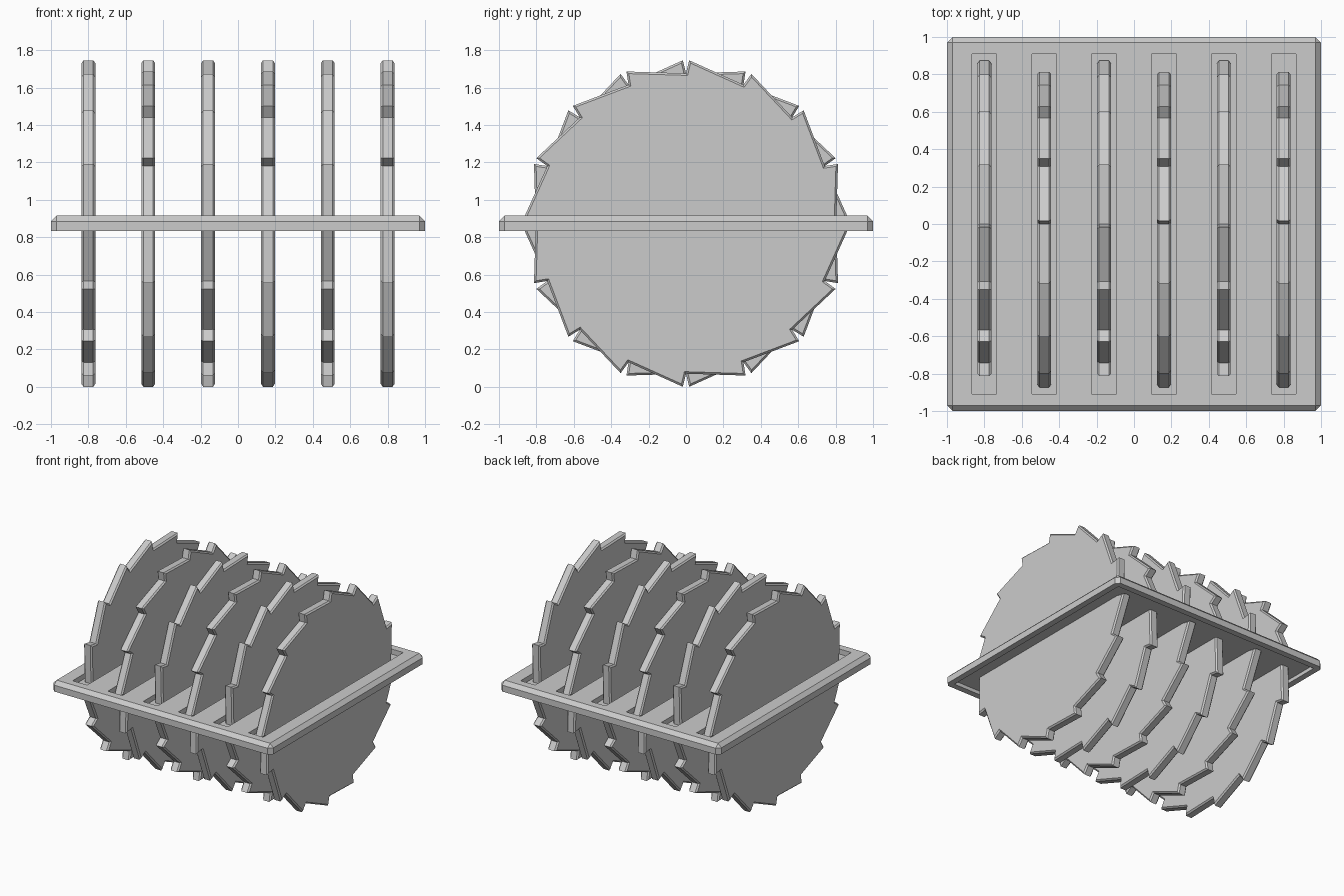
import bpy, bmesh
from math import sin, cos, radians
from mathutils import Matrix

if "Cube" in bpy.data.objects:
    bpy.data.objects.remove(bpy.data.objects["Cube"])

TEETH, R_TIP, R_ROOT, CENTRE_Z, HALF_T = 16, 0.873, 0.803, 0.873, 0.037
BLADE_X = [-0.8 + 0.32 * i for i in range(6)]


def finish(bm, name):
    bmesh.ops.recalc_face_normals(bm, faces=bm.faces)
    mesh = bpy.data.meshes.new(name)
    bm.to_mesh(mesh)
    bm.free()
    obj = bpy.data.objects.new(name, mesh)
    bpy.context.collection.objects.link(obj)
    return obj


def add_box(bm, x, y, z0, z1, cx=0.0):
    # half sizes in x and y, bottom and top in z
    m = Matrix.Translation((cx, 0, (z0 + z1) / 2)) @ Matrix.Diagonal((2 * x, 2 * y, z1 - z0, 1))
    bmesh.ops.create_cube(bm, size=1, matrix=m)


def saw_blade(name, x, side):
    # sawtooth outline; side mirrors the direction of the teeth
    bm = bmesh.new()
    outline = []
    for i in range(TEETH):
        a = 360 / TEETH * i
        for r, ang in ((R_ROOT, a), (R_TIP, a + 1.1)):
            t = radians(ang)
            outline.append((side * r * sin(t), CENTRE_Z + r * cos(t)))
    face = bm.faces.new([bm.verts.new((x - HALF_T, y, z)) for y, z in outline])
    ext = bmesh.ops.extrude_face_region(bm, geom=[face], use_keep_orig=True)
    bmesh.ops.translate(bm, vec=(2 * HALF_T, 0, 0),
                        verts=[g for g in ext["geom"] if isinstance(g, bmesh.types.BMVert)])
    bmesh.ops.recalc_face_normals(bm, faces=bm.faces)
    # chamfer both rims
    rims = [e for e in bm.edges if abs(e.verts[0].co.x - e.verts[1].co.x) < 1e-5]
    bmesh.ops.bevel(bm, geom=rims, offset=0.011, segments=1, affect='EDGES', profile=0.5)
    return finish(bm, name)


# Six blades with alternating tooth direction
for i, x in enumerate(BLADE_X):
    saw_blade(f"saw_blade_{i + 1}", x, -1 if i % 2 == 0 else 1)

# Base plate with chamfered top and corners
bm = bmesh.new()
add_box(bm, 1, 1, 0.833, 0.915)
edges = [e for e in bm.edges if max(v.co.z for v in e.verts) > 0.9]
bmesh.ops.bevel(bm, geom=edges, offset=0.03, segments=1, affect='EDGES', profile=0.5)
plate = finish(bm, "slotted_plate")

# Cutter: blade slots from above and a shallow hollow from below
bm = bmesh.new()
for x in BLADE_X:
    add_box(bm, 0.066, 0.91, 0.873, 1.0, x)
add_box(bm, 0.95, 0.95, 0.7, 0.863)
cutter = finish(bm, "plate_cutter")
cutter.hide_render = True
cutter.hide_set(True)

cut = plate.modifiers.new("slots", 'BOOLEAN')
cut.operation = 'DIFFERENCE'
cut.solver = 'EXACT'
cut.object = cutter
